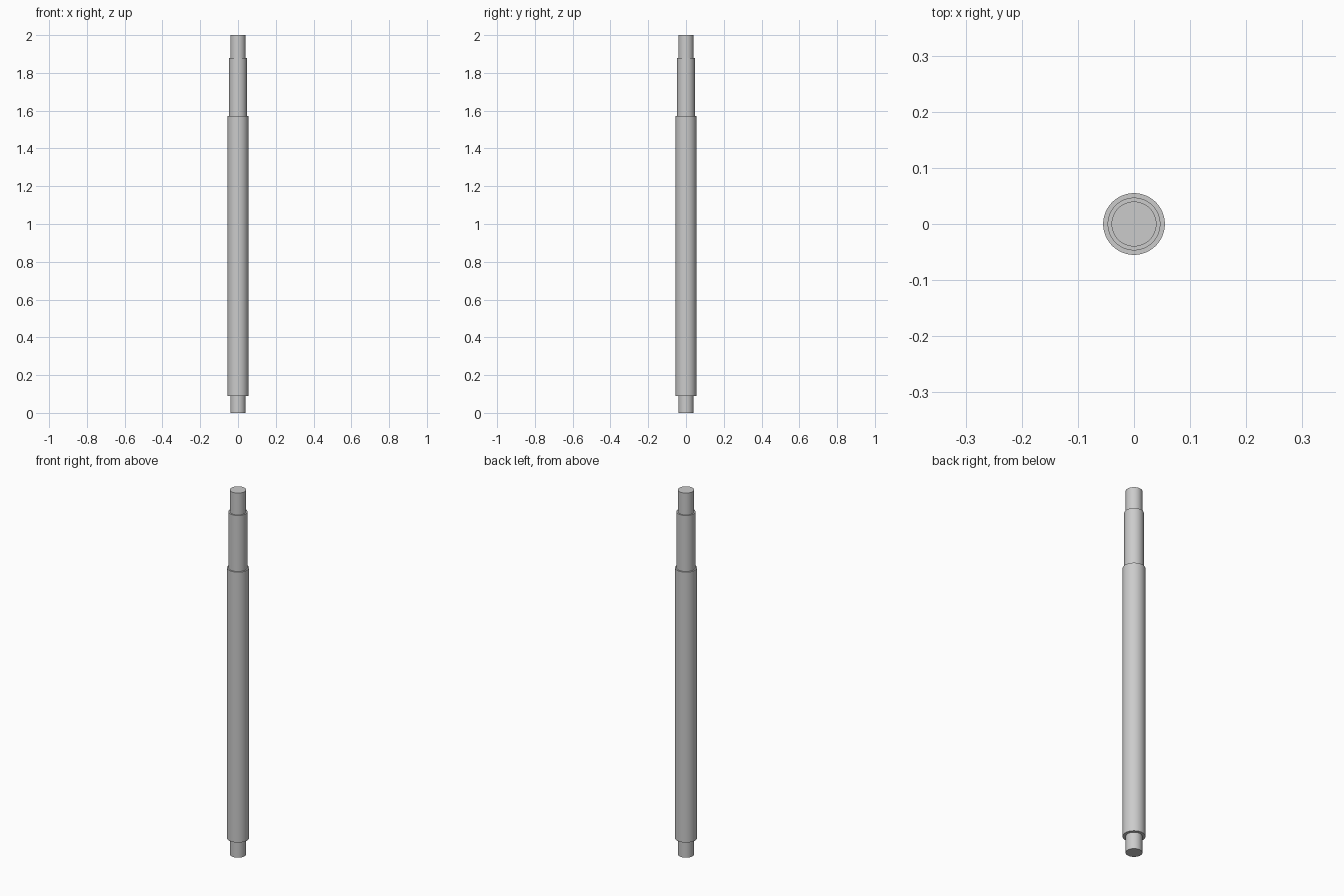
import bpy, bmesh, math

if "Cube" in bpy.data.objects:
    bpy.data.objects.remove(bpy.data.objects["Cube"])

SIDES = 64

# Stepped shaft outline (radius, z), from bottom centre to top centre
profile = [
    (0.0, 0.0),
    (0.040, 0.0), (0.040, 0.09),      # lower journal
    (0.055, 0.09), (0.055, 1.573),    # main body
    (0.047, 1.573), (0.047, 1.88),    # upper shoulder
    (0.040, 1.88), (0.040, 2.0),      # upper journal
    (0.0, 2.0),
]

# Revolve the outline around z
bm = bmesh.new()
verts = [bm.verts.new((r, 0, z)) for r, z in profile]
edges = [bm.edges.new(pair) for pair in zip(verts, verts[1:])]
bmesh.ops.spin(bm, geom=verts + edges, cent=(0, 0, 0), axis=(0, 0, 1),
               angle=math.tau, steps=SIDES, use_duplicate=False)
bmesh.ops.remove_doubles(bm, verts=bm.verts, dist=1e-5)
bmesh.ops.recalc_face_normals(bm, faces=bm.faces)

mesh = bpy.data.meshes.new("stepped_shaft")
bm.to_mesh(mesh)
bm.free()
shaft = bpy.data.objects.new("stepped_shaft", mesh)
bpy.context.collection.objects.link(shaft)

# Smooth sides with sharp steps
bpy.context.view_layer.objects.active = shaft
shaft.select_set(True)
bpy.ops.object.shade_smooth_by_angle(angle=math.radians(30))
